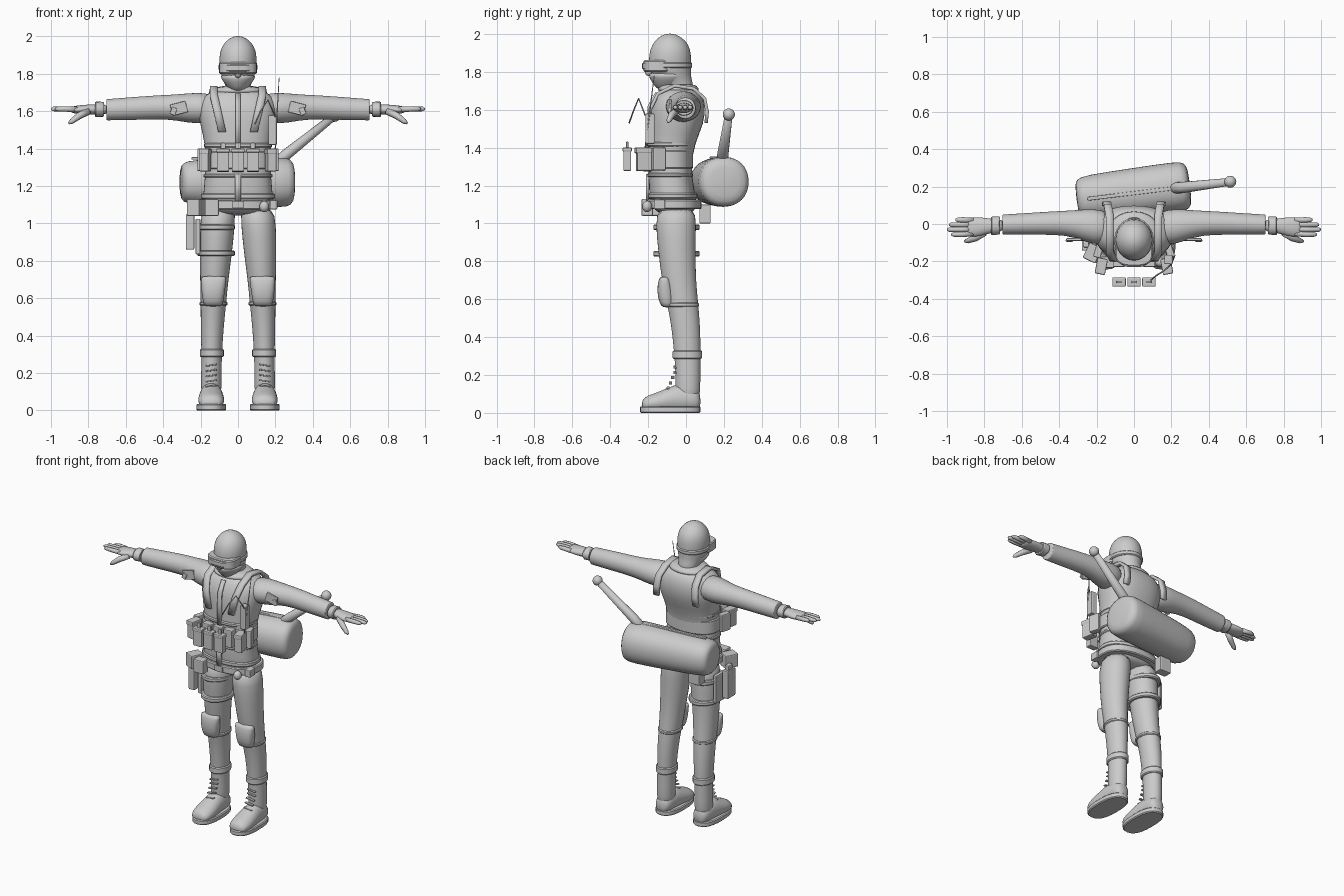
import bpy, bmesh, math
from mathutils import Vector

mat = bpy.data.materials.new("plain_grey")
mat.diffuse_color = (0.6, 0.6, 0.6, 1)


def finish(name, bm, smooth=True):
    bmesh.ops.recalc_face_normals(bm, faces=bm.faces)
    me = bpy.data.meshes.new(name)
    bm.to_mesh(me)
    bm.free()
    ob = bpy.data.objects.new(name, me)
    bpy.context.collection.objects.link(ob)
    me.materials.append(mat)
    for p in me.polygons:
        p.use_smooth = smooth
    return ob


def loft(name, axis, rings, s=1, n=16, power=2.0, sub=1):
    """Closed skin through oval rings (cx, cy, cz, half size 1, half size 2) across an axis."""
    i, j = {"x": (1, 2), "y": (0, 2), "z": (0, 1)}[axis]
    bm = bmesh.new()
    loops = []
    for cx, cy, cz, a, b in rings:
        loop = []
        for k in range(n):
            t = 2 * math.pi * k / n
            c, d = math.cos(t), math.sin(t)
            p = [cx * s, cy, cz]
            p[i] += a * math.copysign(abs(c) ** (2 / power), c)
            p[j] += b * math.copysign(abs(d) ** (2 / power), d)
            loop.append(bm.verts.new(p))
        loops.append(loop)
    for l0, l1 in zip(loops, loops[1:]):
        for k in range(n):
            bm.faces.new((l0[k], l0[(k + 1) % n], l1[(k + 1) % n], l1[k]))
    bm.faces.new(loops[0])
    bm.faces.new(loops[-1])
    ob = finish(name, bm)
    if sub:
        m = ob.modifiers.new("smooth", "SUBSURF")
        m.levels = m.render_levels = sub
    else:
        bpy.context.view_layer.objects.active = ob
        ob.select_set(True)
        bpy.ops.object.shade_smooth_by_angle()
        ob.select_set(False)
    return ob


def band(name, c, z0, z1, a, b, power=2.0):
    """Strap wrapped around a body part, with slightly rounded edges."""
    e = min(0.006, (z1 - z0) / 4)
    return loft(name, "z", [(*c, z0, a - e, b - e), (*c, z0 + e, a, b),
                            (*c, z1 - e, a, b), (*c, z1, a - e, b - e)], n=28, power=power, sub=0)


def box(name, c, size, rot=(0, 0, 0), bev=0.006):
    bm = bmesh.new()
    bmesh.ops.create_cube(bm, size=1)
    bmesh.ops.scale(bm, vec=size, verts=bm.verts)
    ob = finish(name, bm, False)
    ob.location = c
    ob.rotation_euler = rot
    m = ob.modifiers.new("bevel", "BEVEL")
    m.width = bev
    m.segments = 2
    return ob


def rod(name, pts, n=10):
    """Round bar through points (x, y, z, radius)."""
    bm = bmesh.new()
    loops = []
    P = [Vector(p[:3]) for p in pts]
    for k, p in enumerate(P):
        d = P[min(k + 1, len(P) - 1)] - P[max(k - 1, 0)]
        q = d.to_track_quat("Z", "Y")
        loops.append([bm.verts.new(p + q @ Vector((math.cos(t), math.sin(t), 0)) * pts[k][3])
                      for t in (2 * math.pi * h / n for h in range(n))])
    for l0, l1 in zip(loops, loops[1:]):
        for k in range(n):
            bm.faces.new((l0[k], l0[(k + 1) % n], l1[(k + 1) % n], l1[k]))
    bm.faces.new(loops[0])
    bm.faces.new(loops[-1])
    return finish(name, bm)


def ball(name, c, r):
    bm = bmesh.new()
    bmesh.ops.create_uvsphere(bm, u_segments=16, v_segments=10, radius=1)
    ob = finish(name, bm)
    ob.location = c
    ob.scale = r
    return ob


def ribbon(name, pts, w, thick=0.014):
    bm = bmesh.new()
    rows = [[bm.verts.new((x + d * w / 2, y, z)) for d in (-1, 1)] for x, y, z in pts]
    for a, b in zip(rows, rows[1:]):
        bm.faces.new((a[0], a[1], b[1], b[0]))
    ob = finish(name, bm)
    m = ob.modifiers.new("thickness", "SOLIDIFY")
    m.thickness = thick
    m.offset = 0
    return ob


# Torso, head and neck
loft("torso", "z", [(0, -.055, 1.04, .15, .09), (0, -.062, 1.10, .195, .125), (0, -.078, 1.18, .183, .12),
                    (0, -.085, 1.30, .175, .113), (0, -.077, 1.42, .175, .122), (0, -.05, 1.53, .205, .148),
                    (0, -.045, 1.62, .215, .148), (0, -.037, 1.68, .19, .122), (0, -.04, 1.72, .125, .09)],
     n=24, power=2.4)
loft("head", "z", [(0, -.03, 1.68, .066, .07), (0, -.035, 1.74, .066, .073), (0, -.068, 1.77, .082, .096),
                   (0, -.083, 1.80, .093, .11), (0, -.085, 1.86, .102, .114), (0, -.083, 1.92, .099, .109),
                   (0, -.083, 1.965, .077, .083), (0, -.085, 1.993, .042, .045), (0, -.085, 2.002, .012, .013)], n=20)
loft("face_scarf", "z", [(0, -.10, 1.70, .03, .045), (0, -.095, 1.735, .062, .08), (0, -.09, 1.775, .094, .108),
                         (0, -.09, 1.80, .097, .112)], n=20)
loft("collar", "z", [(0, -.04, 1.69, .15, .115), (0, -.04, 1.715, .14, .11), (0, -.04, 1.738, .105, .088)], n=20)
ball("nose", (0, -.197, 1.80), (.018, .02, .022))
# Goggles with head strap
band("goggles", (0, -.148), 1.80, 1.862, .101, .077, 3)
band("goggle_lens", (0, -.152), 1.812, 1.85, .088, .079, 3)
band("goggle_strap", (0, -.085), 1.82, 1.85, .105, .117)

# Waist belts and chest rig bands
band("hip_belt", (0, -.062), 1.075, 1.125, .207, .145, 2.3)
band("jacket_hem", (0, -.07), 1.13, 1.16, .197, .13, 2.3)
band("waist_band", (0, -.084), 1.245, 1.265, .184, .121, 2.3)
band("rig_band", (0, -.084), 1.29, 1.385, .186, .122, 2.4)
band("rig_top_strap", (0, -.079), 1.405, 1.43, .182, .127, 2.4)
ribbon("zip", [(0, -.203, 1.40), (0, -.2, 1.53), (0, -.195, 1.62), (0, -.155, 1.69)], .028)
ribbon("lower_zip", [(0, -.205, 1.12), (0, -.203, 1.26)], .03)

for s, side in ((-1, "right"), (1, "left")):
    # Sleeve, glove cuff and hand
    loft(side + "_sleeve", "x", [(.12, -.02, 1.62, .09, .075), (.22, -.015, 1.615, .10, .088),
                                 (.32, .002, 1.62, .072, .071), (.42, .006, 1.622, .064, .065),
                                 (.55, .001, 1.615, .06, .063), (.695, -.003, 1.608, .055, .058),
                                 (.70, -.003, 1.608, .055, .058), (.705, -.003, 1.608, .053, .056)], s)
    loft(side + "_cuff", "x", [(.717, -.008, 1.61, .045, .036), (.722, -.008, 1.61, .048, .04),
                               (.758, -.01, 1.61, .05, .042), (.764, -.01, 1.61, .046, .038)], s, sub=0)
    loft(side + "_palm", "x", [(.69, -.008, 1.61, .036, .03), (.77, -.01, 1.61, .037, .028),
                               (.82, -.014, 1.608, .053, .027), (.875, -.018, 1.608, .052, .021),
                               (.895, -.018, 1.608, .044, .015)], s)
    for k, (y, tip) in enumerate(((.022, .955), (-.004, .99), (-.03, 1.0), (-.056, .978))):
        rod(f"{side}_finger_{k}", [(s * .86, y * .9, 1.609, .015), (s * .92, y, 1.612, .0145),
                                   (s * (tip - .012), y, 1.612, .012), (s * tip, y, 1.611, .005)], 8)
    rod(side + "_thumb", [(s * .80, -.045, 1.60, .02), (s * .85, -.075, 1.575, .019),
                          (s * .89, -.09, 1.545, .014), (s * .905, -.094, 1.535, .006)], 8)
    # Leg and boot
    loft(side + "_leg", "z", [(.10, -.05, 1.09, .09, .10), (.11, -.054, 1.0, .096, .11), (.118, -.048, .85, .089, .10),
                              (.127, -.038, .70, .077, .092), (.131, -.018, .58, .07, .084),
                              (.138, 0, .45, .063, .077), (.14, .006, .33, .057, .072), (.142, .01, .24, .055, .067),
                              (.143, .01, .12, .057, .068), (.143, .008, .04, .05, .06)], s)
    loft(side + "_foot", "y", [(.143, .078, .06, .035, .045), (.143, .05, .068, .055, .063), (.143, 0, .075, .06, .075),
                               (.143, -.06, .075, .064, .078), (.143, -.14, .056, .073, .056),
                               (.143, -.205, .048, .068, .045), (.143, -.235, .04, .045, .028)], s)
    band(side + "_sole", (s * .143, -.083), .0, .035, .08, .16, 2.5)
    band(side + "_boot_top", (s * .14, .007), .285, .33, .064, .078)
    for k in range(5):
        y = -.066 - .012 * max(0, 3 - k)
        box(f"{side}_lace_{k}", (s * .143, y + .008, .13 + .028 * k), (.06, .018, .008), (0, s * .15, 0), .002)
    # Knee pad and strap
    loft(side + "_knee_pad", "z", [(.133, -.095, .555, .045, .025), (.133, -.103, .575, .055, .038),
                                   (.133, -.11, .64, .064, .045), (.13, -.112, .705, .07, .034),
                                   (.13, -.115, .72, .066, .02)], s, power=2.6)
    band(side + "_knee_strap", (s * .131, -.018), .56, .582, .074, .087)
    # Shoulder strap and arm patch
    ribbon(side + "_shoulder_strap", [(s * .085, -.195, 1.49), (s * .11, -.19, 1.60), (s * .13, -.148, 1.685),
                                      (s * .13, -.06, 1.727), (s * .13, .04, 1.712), (s * .14, .098, 1.66),
                                      (s * .145, .112, 1.59), (s * .15, .106, 1.53)], .042, .018)
    box(side + "_arm_patch", (s * .315, -.083, 1.615), (.085, .014, .062), (0, s * .25, 0), .005)
    box(side + "_arm_patch_knob", (s * .345, -.088, 1.60), (.03, .014, .04), (0, -s * .4, 0), .004)
    # Side rig pouches
    box(side + "_side_pouch", (s * .175, -.222, 1.335), (.05, .08, .115), (0, 0, s * .2))
    box(side + "_side_pouch_flap", (s * .175, -.226, 1.385), (.056, .086, .03), (0, 0, s * .2))
    box(side + "_flank_pouch", (s * .19, -.145, 1.34), (.04, .07, .12), (0, 0, s * .3))

# Row of three magazine pouches
for k in range(3):
    x = -.08 + .08 * k
    box(f"magazine_pouch_{k}", (x, -.31, 1.335), (.066, .042, .115))
    box(f"magazine_flap_{k}", (x, -.31, 1.39), (.072, .05, .022))
    box(f"magazine_tab_{k}", (x, -.31, 1.412), (.026, .012, .04), bev=.003)
    box(f"inner_pouch_{k}", (x, -.205, 1.335), (.066, .05, .12))

# Radio with antenna and cable
box("radio", (.185, -.19, 1.50), (.045, .05, .16))
rod("antenna", [(.2, -.215, 1.40, .004), (.207, -.195, 1.56, .004), (.22, -.168, 1.78, .002)], 6)
rod("radio_cable", [(.09, -.30, 1.53, .004), (.12, -.275, 1.60, .004), (.16, -.25, 1.66, .004),
                    (.20, -.215, 1.57, .004)], 6)

# Holster and belt pouches
box("holster", (-.256, -.10, .955), (.045, .085, .19))
box("holster_grip", (-.256, -.10, 1.055), (.03, .05, .05))
box("holster_plate", (-.214, -.06, .93), (.025, .11, .19))
for k, z in enumerate((.825, .965)):
    band(f"thigh_strap_{k}", (-.117, -.05), z, z + .03, .1, .122)
box("belt_pouch_outer", (-.222, -.155, 1.085), (.075, .09, .09), (0, 0, -.45))
box("belt_pouch_front", (-.14, -.205, 1.085), (.075, .06, .09))
box("belt_pouch_back", (-.15, .10, 1.05), (.085, .06, .1))
ball("belt_canister", (.14, -.205, 1.09), (.026, .026, .03))
box("belt_clip", (.19, -.14, 1.10), (.04, .06, .05))
box("belt_buckle", (0, -.207, 1.10), (.06, .02, .04))

# Bag slung across the back with its long handle
bag = loft("back_bag", "x", [(-.31, 0, 0, .08, .08), (-.295, 0, 0, .108, .106), (-.25, 0, 0, .124, .122),
                             (0, 0, 0, .13, .13), (.24, 0, 0, .137, .137), (.285, 0, 0, .128, .128),
                             (.303, 0, 0, .085, .085)], n=20, power=2.2)
bag.location = (0, .17, 1.22)
bag.rotation_euler = (0, 0, math.radians(7))
box("bag_seam", (0, .165, 1.348), (.5, .02, .012), (0, 0, math.radians(7)), .003)
rod("bag_handle", [(.18, .19, 1.30, .031), (.26, .195, 1.37, .03), (.50, .224, 1.562, .021)], 14)
ball("handle_knob", (.515, .226, 1.575), (.032, .032, .032))
